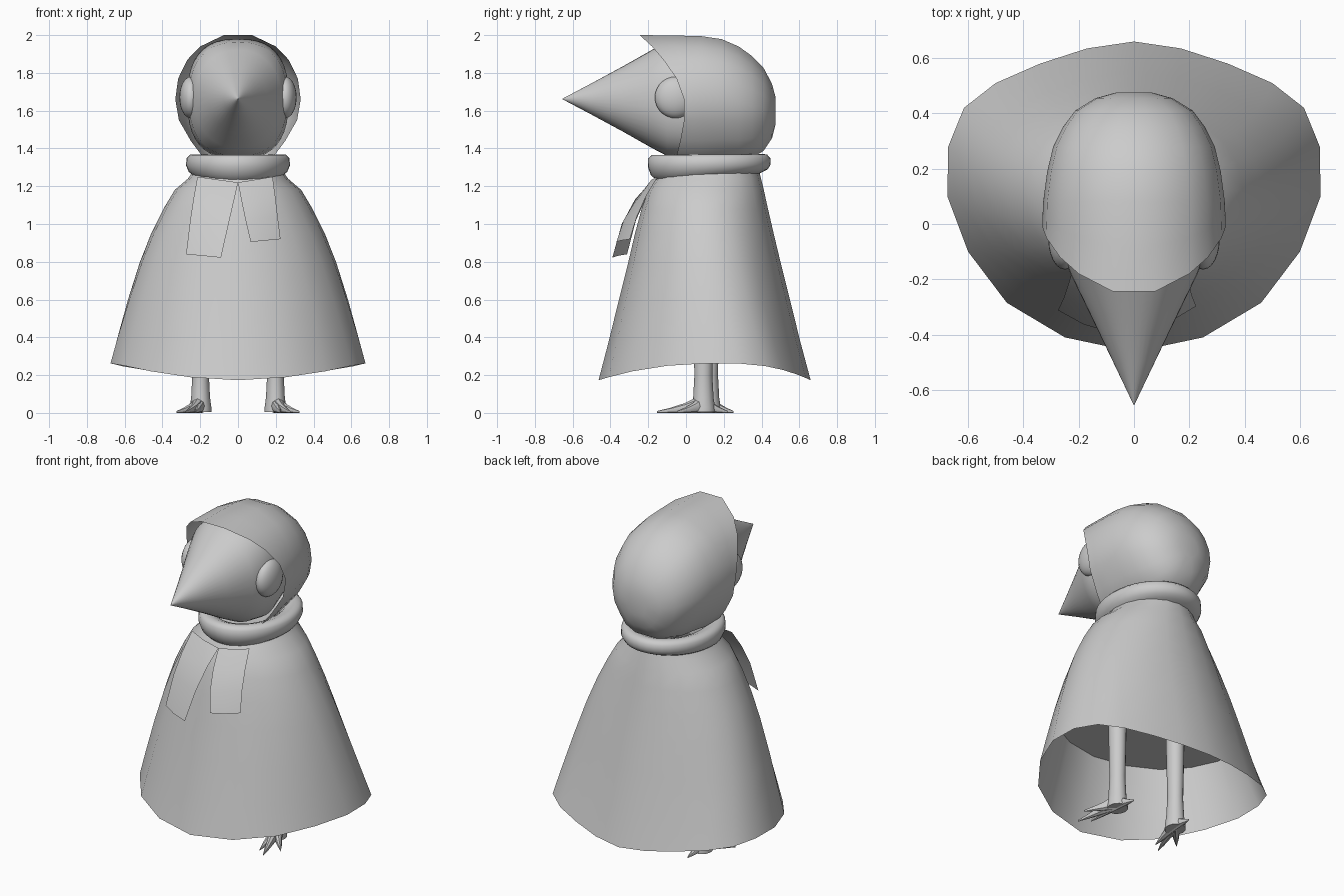
import bpy
from math import sin, cos, pi, radians
from mathutils import Vector

if "Cube" in bpy.data.objects:
    bpy.data.objects.remove(bpy.data.objects["Cube"])


def make(name, verts, faces, angle=40):
    me = bpy.data.meshes.new(name)
    me.from_pydata(verts, [], faces)
    ob = bpy.data.objects.new(name, me)
    bpy.context.collection.objects.link(ob)
    bpy.ops.object.select_all(action='DESELECT')
    bpy.context.view_layer.objects.active = ob
    ob.select_set(True)
    bpy.ops.object.mode_set(mode='EDIT')
    bpy.ops.mesh.select_all(action='SELECT')
    bpy.ops.mesh.normals_make_consistent(inside=False)
    bpy.ops.object.mode_set(mode='OBJECT')
    bpy.ops.object.shade_smooth_by_angle(angle=radians(angle))
    return ob


def loft(name, rings, cap_start=False, cap_end=False, wrap=False, angle=40):
    n, m = len(rings[0]), len(rings)
    verts = [p for r in rings for p in r]
    faces = []
    for k in range(m if wrap else m - 1):
        a, b = k * n, ((k + 1) % m) * n
        faces += [(a + i, a + (i + 1) % n, b + (i + 1) % n, b + i) for i in range(n)]
    if cap_start:
        faces.append(tuple(range(n)))
    if cap_end:
        faces.append(tuple(range((m - 1) * n, m * n)))
    return make(name, verts, faces, angle)


def mirrored(half):
    # half runs from the back centre to the front centre
    return half + [(-p[0],) + tuple(p[1:]) for p in half[-2:0:-1]]


# Cloak: wide hem outline blended to an oval neck
hem = [(0, .66), (.17, .635), (.34, .58), (.5, .51), (.615, .42), (.672, .28),
       (.675, .1), (.6, -.1), (.46, -.285), (.25, -.41), (0, -.463)]
rows = [(1.29, .23, -.13, .385), (1.24, .265, -.16, .397), (1.18, .335, -.20, .412),
        (1.08, .395, -.235, .434), (.95, .46, -.27, .464), (.8, .52, -.305, .50),
        (.6, .584, -.355, .55), (.4, .64, -.41, .605), (.263, .675, -.463, .66)]


def cloak_ring(row, z_drop):
    z, hx, yf, yb = row
    t = min(1, max(0, (1.3 - z) / 1.0))
    half = []
    for i, (x, y) in enumerate(hem):
        a = i * pi / 10
        u = (1 - t) * sin(a) + t * x / .675
        v = (1 - t) * (1 + cos(a)) / 2 + t * (y + .463) / 1.123
        py = yf + (yb - yf) * v
        d = abs(py - .2) / (.66 if py < .2 else .46)
        half.append((hx * u, py, z - z_drop * min(d, 1) ** 2.4))
    return mirrored(half)


loft("cloak", [cloak_ring(r, {.263: .09, .4: .03}.get(r[0], 0)) for r in rows])

# Flat underside inside the cloak
cap = cloak_ring((.61, .575, -.35, .545), 0)
make("cloak_underside", cap, [tuple(range(len(cap)))])

# Scarf ring: soft roll that tucks in at the neck and drapes lower in front
section = [(-.085, -.01), (-.05, .03), (-.01, .045), (.025, .044), (.043, .025), (.045, -.01),
           (.03, -.035), (.005, -.048), (-.03, -.065), (-.08, -.07)]
rings = []
for i in range(40):
    a = 2 * pi * i / 40
    front = (1 - cos(a)) / 2
    ring = []
    for r, h in section:
        drop = h * (1 + .75 * front) if h < 0 else h
        ring.append(((.23 + r) * sin(a), .123 + (.28 + r) * cos(a), 1.325 - .004 * front + drop))
    rings.append(ring)
loft("scarf_ring", rings, wrap=True, angle=60)


# Scarf tails: curved ribbons, from outer edge to inner edge
def tail(name, outer, inner):
    verts, n = [], len(outer)
    for o, i in zip(outer, inner):
        mid = (Vector(o) + Vector(i)) / 2 + Vector((0, -.012, 0))
        verts += [o, mid, i]
    faces = []
    for k in range(n - 1):
        for c in range(2):
            a = 3 * k + c
            faces.append((a, a + 1, a + 4, a + 3))
    make(name, verts, faces)


tail("scarf_tail_long",
     [(-.215, -.14, 1.25), (-.235, -.21, 1.14), (-.253, -.265, 1.02), (-.275, -.312, .84)],
     [(0, -.19, 1.22), (-.02, -.27, 1.13), (-.05, -.34, 1.0), (-.09, -.39, .822)])
tail("scarf_tail_short",
     [(.183, -.15, 1.25), (.197, -.21, 1.15), (.21, -.26, 1.04), (.225, -.297, .92)],
     [(0, -.19, 1.22), (.017, -.265, 1.13), (.04, -.33, 1.02), (.067, -.368, .905)])

# Hood: rim carried back to a rounded end
rim = [(.075, -.245, 2.0), (.2, -.18, 1.94), (.268, -.12, 1.87), (.317, -.05, 1.77),
       (.332, -.01, 1.66), (.313, -.01, 1.55), (.25, -.03, 1.44), (.19, -.05, 1.36),
       (.09, -.06, 1.31)]
rim = rim + [(-x, y, z) for x, y, z in rim[::-1]]
rings = [rim]
for y, f, zc, mix in [(.08, .995, 1.66, .5), (.08, .99, 1.658, 1), (.19, .945, 1.657, 1),
                      (.28, .88, 1.64, 1), (.35, .775, 1.625, 1), (.41, .64, 1.61, 1),
                      (.455, .42, 1.6, 1), (.475, .2, 1.6, 1)]:
    rings.append([(x * f, ry + (y - ry) * mix, zc + (z - 1.66) * f) for x, ry, z in rim])
loft("hood", rings, cap_end=True)


# Face and beak: cone widening to a rounded-square base
def spow(v, p):
    return abs(v) ** p * (1 if v >= 0 else -1)


rings = []
for y, rx, rz, p in [(-.655, .001, .001, 2), (-.5, .075, .083, 2), (-.33, .157, .175, 2.05),
                     (-.18, .23, .26, 2.15), (-.1, .26, .302, 2.4), (.02, .268, .318, 2.6),
                     (.15, .245, .28, 2.3)]:
    rings.append([(rx * spow(cos(2 * pi * i / 40), 2 / p), y,
                   1.662 + rz * spow(sin(2 * pi * i / 40), 2 / p)) for i in range(40)])
loft("face_and_beak", rings, cap_start=True, cap_end=True, angle=50)

for s, side in ((1, "right"), (-1, "left")):
    # Eye
    bpy.ops.mesh.primitive_uv_sphere_add(segments=24, ring_count=14, location=(s * .25, -.055, 1.67))
    eye = bpy.context.object
    eye.name = "eye_" + side
    eye.scale = (.06, .11, .11)
    bpy.ops.object.shade_smooth()

    # Leg flaring into the ankle
    cx, cy = s * .198, .092 + (.0 if s > 0 else .03)
    rings = []
    for z, r in [(0.005, .058), (.03, .057), (.08, .05), (.2, .044), (.61, .052)]:
        rings.append([(cx + r * cos(2 * pi * i / 12), cy + r * 1.08 * sin(2 * pi * i / 12), z)
                      for i in range(12)])
    loft("leg_" + side, rings, cap_start=True)

    # Toes: three forward, one back, pointed and flat underneath
    for k, (dx, dy) in enumerate([(.127, -.14), (.08, -.245), (.025, -.2), (-.01, .13)]):
        d = Vector((dx, dy, 0))
        n = Vector((-dy, dx, 0)).normalized()
        rings = []
        for f, w, h in [(0, .038, .1), (.4, .022, .052), (.7, .014, .028), (1, .001, .01)]:
            c = Vector((.198, cy, 0)) + d * f
            ring = [c + n * w * cos(2 * pi * i / 8) + Vector((0, 0, h / 2 + h / 2 * sin(2 * pi * i / 8)))
                    for i in range(8)]
            rings.append([(s * p.x, p.y, p.z) for p in ring])
        loft("toe_%s_%d" % (side, k + 1), rings, cap_start=True, cap_end=True)
